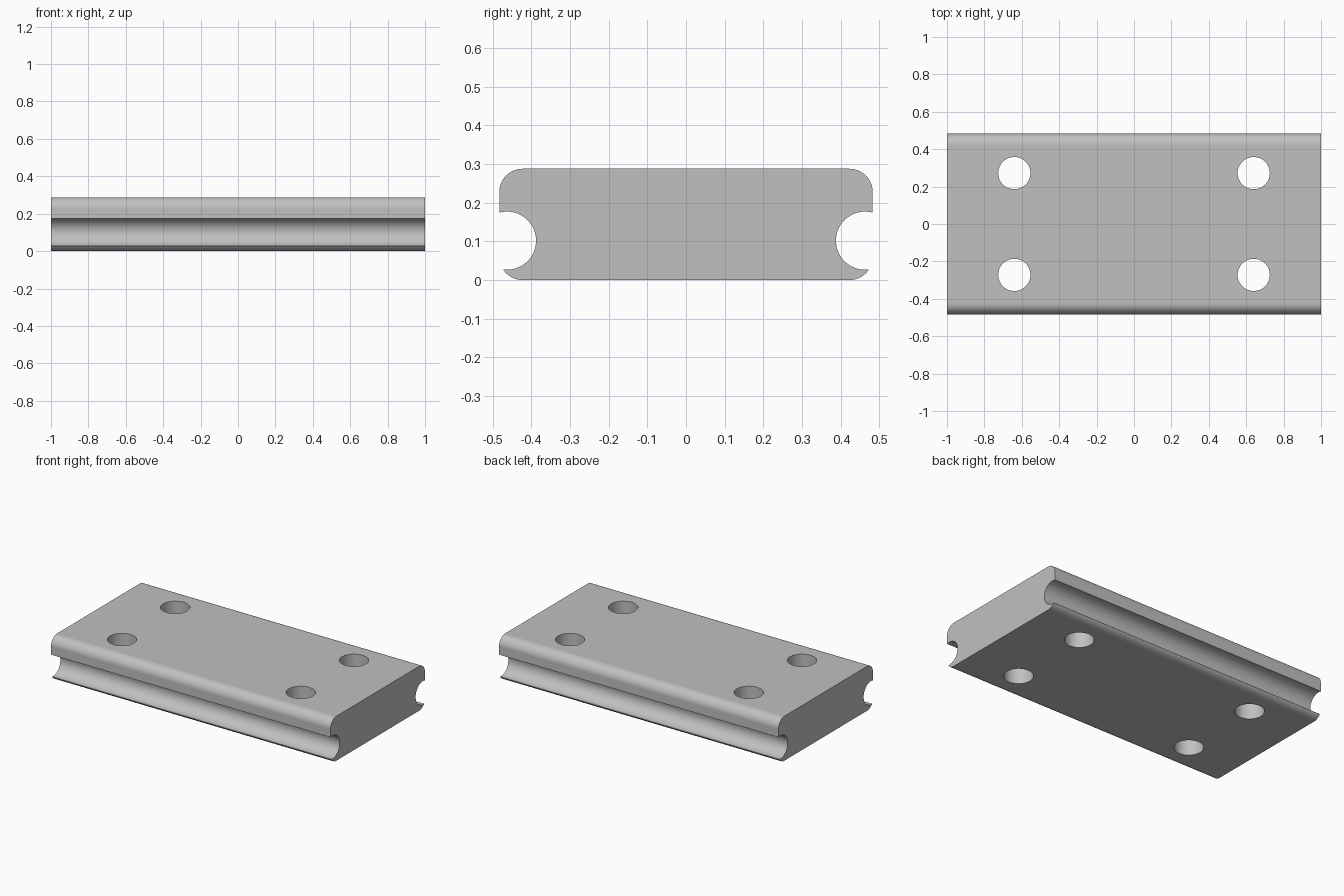
import bpy, bmesh
from math import sin, cos, radians

cube = bpy.data.objects.get("Cube")
if cube:
    bpy.data.objects.remove(cube, do_unlink=True)

HALF_W, HEIGHT, FILLET = 0.483, 0.288, 0.06
GROOVE_Y, GROOVE_Z, GROOVE_R = 0.463, 0.102, 0.075

grey = bpy.data.materials.new("plain grey")
grey.use_nodes = True
colour = (0.53, 0.53, 0.53, 1)
grey.diffuse_color = colour
grey.node_tree.nodes["Principled BSDF"].inputs["Base Color"].default_value = colour


def arc(cy, cz, r, start, end, steps):
    angles = [radians(start + (end - start) * i / steps) for i in range(steps + 1)]
    return [(cy + r * cos(a), cz + r * sin(a)) for a in angles]


# Half profile from bottom to top: lower fillet, side groove, upper fillet
corner = HALF_W - FILLET
half = arc(corner, FILLET, FILLET, -90, -34, 10)
half += arc(GROOVE_Y, GROOVE_Z, GROOVE_R, 277, 74.5, 40)
half += arc(corner, HEIGHT - FILLET, FILLET, 0, 90, 16)
profile = half + [(-y, z) for y, z in reversed(half)]

# Block: profile extruded along its length
bm = bmesh.new()
end_face = bm.faces.new([bm.verts.new((-1, y, z)) for y, z in profile])
ext = bmesh.ops.extrude_face_region(bm, geom=[end_face])
moved = [v for v in ext["geom"] if isinstance(v, bmesh.types.BMVert)]
bmesh.ops.translate(bm, verts=moved, vec=(2, 0, 0))
bmesh.ops.recalc_face_normals(bm, faces=bm.faces)
mesh = bpy.data.meshes.new("grooved_block")
bm.to_mesh(mesh)
bm.free()
mesh.materials.append(grey)
block = bpy.data.objects.new("grooved_block", mesh)
bpy.context.collection.objects.link(block)

# Four through holes
for x in (-0.64, 0.64):
    for y in (-0.272, 0.272):
        bpy.ops.mesh.primitive_cylinder_add(vertices=64, radius=0.086, depth=1, location=(x, y, HEIGHT / 2))
        cutter = bpy.context.object
        cutter.name = "hole_cutter"
        cutter.hide_render = True
        cutter.data.materials.append(grey)
        bpy.ops.object.select_all(action="DESELECT")
        block.select_set(True)
        bpy.context.view_layer.objects.active = block
        hole = block.modifiers.new("hole", "BOOLEAN")
        hole.operation = "DIFFERENCE"
        hole.solver = "EXACT"
        hole.object = cutter
        bpy.ops.object.modifier_apply(modifier=hole.name)
        bpy.data.objects.remove(cutter, do_unlink=True)

# Smooth the curved strips, keep the large flat faces flat
bpy.ops.object.shade_smooth_by_angle(angle=radians(30))
for face in block.data.polygons:
    if face.area > 0.05:
        face.use_smooth = False
